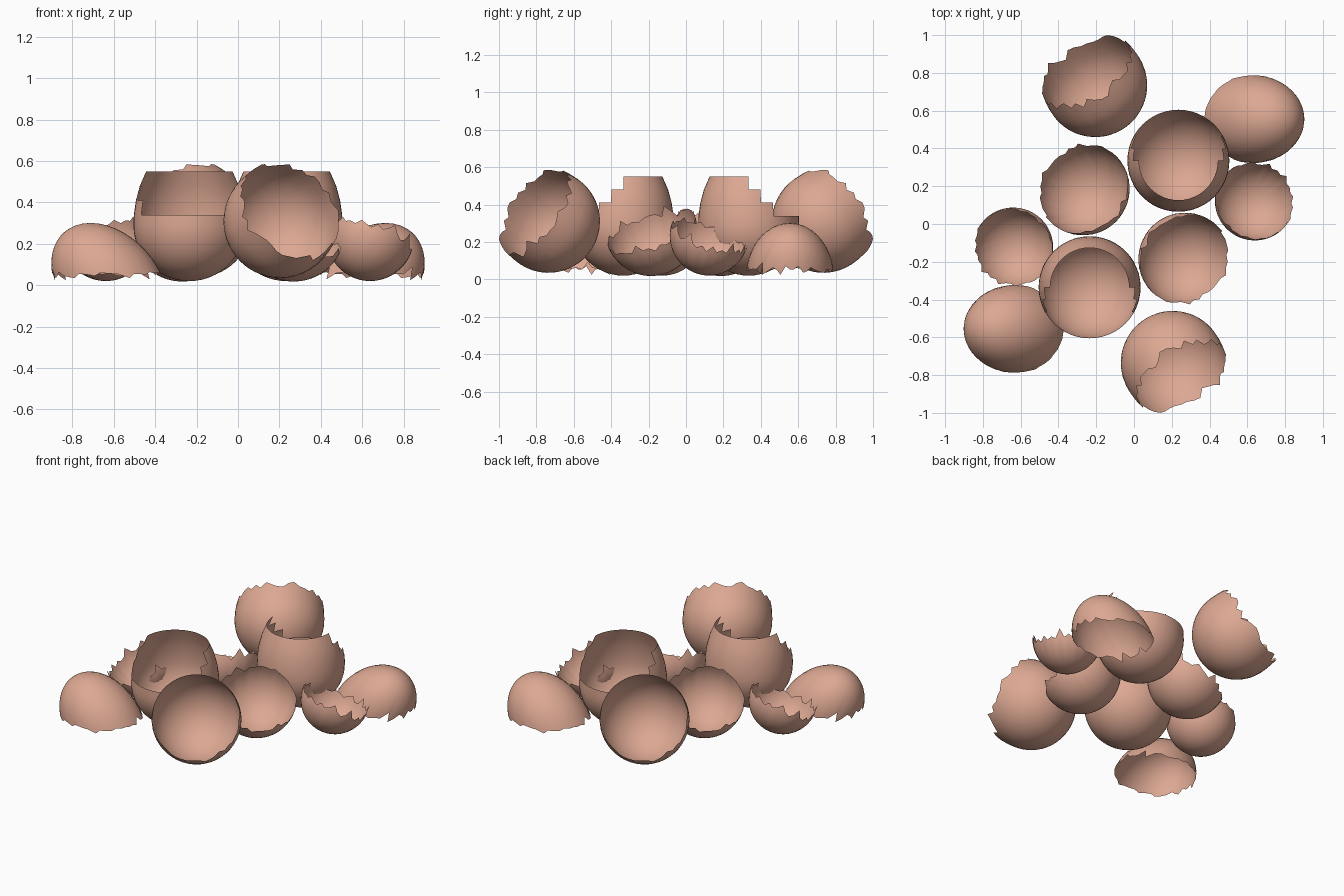
import bpy, bmesh, random
from math import sin, cos, pi, radians, acos, atan2, hypot
from mathutils import Vector, Matrix

cube = bpy.data.objects.get("Cube")
if cube:
    bpy.data.objects.remove(cube, do_unlink=True)

# Single shell colour
shell_mat = bpy.data.materials.new("terracotta_shell")
shell_mat.use_nodes = True
COLOUR = (0.72, 0.39, 0.29, 1)
shell_mat.diffuse_color = COLOUR
shell_mat.node_tree.nodes["Principled BSDF"].inputs["Base Color"].default_value = COLOUR

COLS, RINGS = 48, 14
UP = Vector((0, 0, 1))
rng = random.Random(4)


def tooth(amp):
    """Mostly gentle offsets, with a few sharp teeth."""
    return radians(amp * rng.choice((0.15, 0.3, 0.5, 1.0)) * rng.uniform(-1, 1))


def turn_to(opening):
    return UP.rotation_difference(Vector(opening).normalized()).to_matrix()


def jagged(base, amp):
    """Rim at a steady angle from the pole, with broken teeth."""
    return [radians(base) + tooth(amp) for _ in range(COLS)]


def level_cut(opening, radius, depth, height, amp):
    """Rim where a level plane cuts a leaning egg, with broken teeth."""
    up = turn_to(opening).transposed() @ UP
    rim = []
    for i in range(COLS):
        az = 2 * pi * i / COLS
        side = radius * (up.x * cos(az) + up.y * sin(az))
        axial = -depth * up.z
        rim.append(atan2(side, axial) + acos(height / hypot(side, axial)) + tooth(amp))
    return rim


def shell(name, centre, opening, radius, lower, upper, rim, steps=()):
    """Broken egg with a closed pole opposite the opening, and a copy turned half round.
    Steps are extra rings (height, y limit) kept only behind the limit."""
    bm = bmesh.new()
    pole = bm.verts.new((0, 0, -lower))
    columns = []
    for i, end in enumerate(rim):
        az = 2 * pi * i / COLS
        angles = [end * j / RINGS for j in range(1, RINGS + 1)]
        angles += [acos(-height / upper) for height, _ in steps]
        column = []
        for a in angles:
            depth = lower if a < pi / 2 else upper
            column.append(bm.verts.new((radius * sin(a) * cos(az),
                                        radius * sin(a) * sin(az), -depth * cos(a))))
        columns.append(column)
    for i, col in enumerate(columns):
        nxt = columns[(i + 1) % COLS]
        bm.faces.new((pole, nxt[0], col[0]))
        middle_y = radius * sin(2 * pi * (i + 0.5) / COLS)
        for j in range(len(col) - 1):
            step = j - RINGS + 1
            if step < 0 or middle_y > steps[step][1]:
                bm.faces.new((col[j], nxt[j], nxt[j + 1], col[j + 1]))
    bmesh.ops.delete(bm, geom=[v for v in bm.verts if not v.link_faces], context='VERTS')
    for f in bm.faces:
        f.smooth = True
    # Normals point out of the egg
    bmesh.ops.recalc_face_normals(bm, faces=bm.faces)
    bm.normal_update()
    if pole.link_faces[0].normal.z > 0:
        bmesh.ops.reverse_faces(bm, faces=bm.faces)
    mesh = bpy.data.meshes.new(name)
    bm.to_mesh(mesh)
    bm.free()
    mesh.materials.append(shell_mat)

    place = Matrix.Translation(centre) @ turn_to(opening).to_4x4()
    for suffix, spin in (("front", 0), ("back", pi)):
        ob = bpy.data.objects.new(f"{name}_{suffix}", mesh)
        ob.matrix_world = Matrix.Rotation(spin, 4, 'Z') @ place
        bpy.context.collection.objects.link(ob)


# Outer shell lying on its side, mouth forward
shell("tipped_shell", (0.205, -0.735, 0.31), (0.45, -0.72, 0.52),
      0.275, 0.275, 0.41, jagged(104, 9))
# Tall upright shell, broken off in square steps
shell("upright_shell", (-0.235, -0.335, 0.29), UP, 0.27, 0.27, 0.41,
      [acos(-0.05 / 0.41)] * COLS,
      [(0.12, -0.12), (0.19, -0.06), (0.26, -0.01)])
# Leaning bowl in the middle
shell("leaning_bowl", (0.27, -0.187, 0.265), (0.35, -0.33, 0.87),
      0.247, 0.247, 0.36, jagged(87, 9))
# Upside down pointed cap, leaning outward
LEAN = (0.67, 0, -0.74)
shell("upturned_cap", (-0.62, -0.555, 0.01), LEAN, 0.235, 0.33, 0.33,
      level_cut(LEAN, 0.235, 0.33, 0.045, 8))
# Small shallow bowl
shell("small_bowl", (-0.64, -0.125, 0.235), (-0.29, -0.29, 0.91),
      0.212, 0.215, 0.30, jagged(87, 13))
